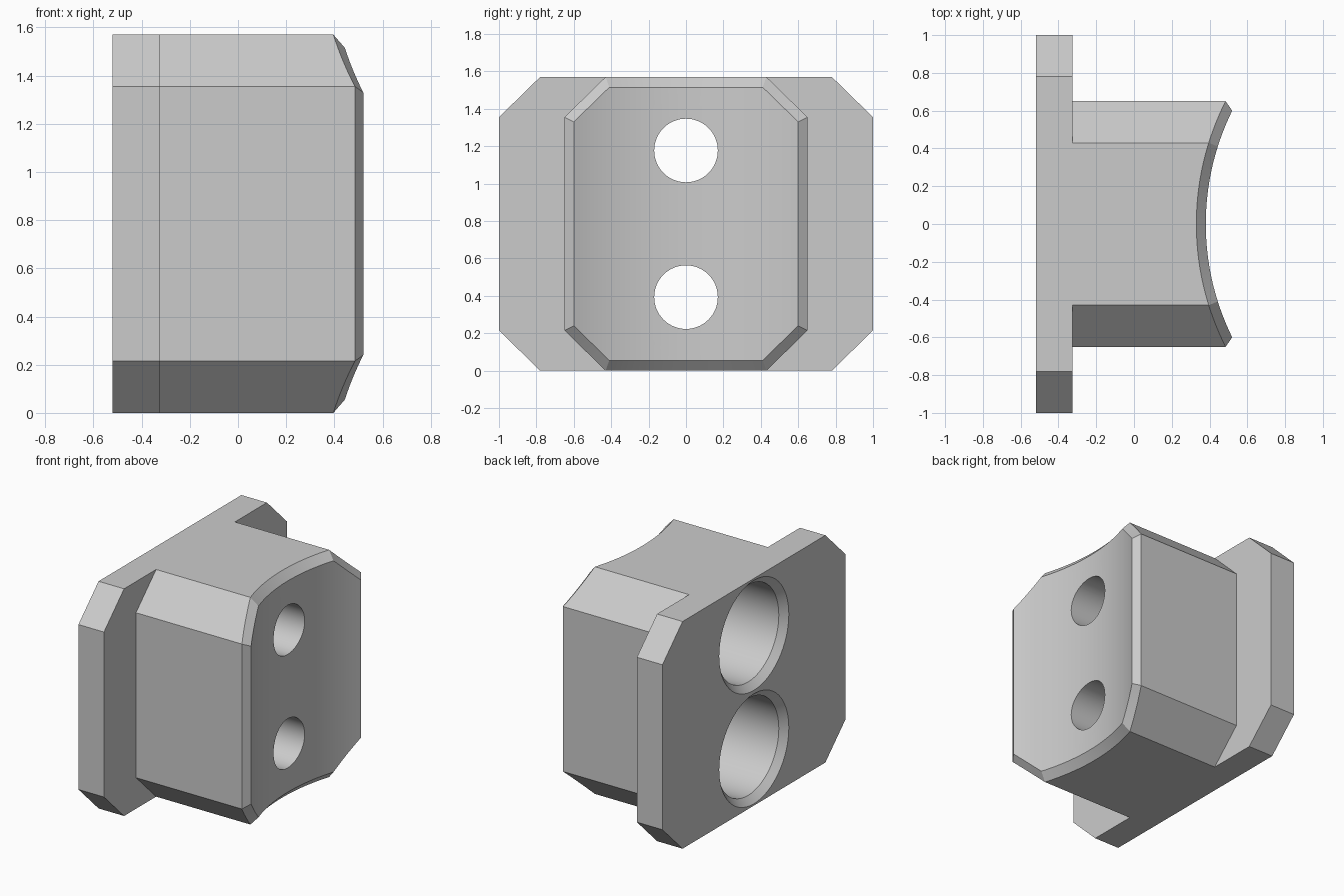
import bpy, bmesh, math

if "Cube" in bpy.data.objects:
    bpy.data.objects.remove(bpy.data.objects["Cube"])

MID = 0.785                       # half the height
BACK, STEP = -0.52, -0.325        # flange back and front planes
SEG = (6, 18, 6)                  # columns per stretch of the block outline


def columns(ys, hs):
    """Points (y, half height) across the chamfered outline, left to right."""
    pts = []
    for i, n in enumerate(SEG):
        for k in range(n):
            t = k / n
            pts.append((ys[i] + (ys[i + 1] - ys[i]) * t,
                        hs[i] + (hs[i + 1] - hs[i]) * t))
    return pts + [(ys[-1], hs[-1])]


def arc(x0, r):
    """Concave arc: x as a function of y."""
    return lambda y: x0 + r - math.sqrt(r * r - y * y)


def ring(bm, cols, fx):
    top = [bm.verts.new((fx(y), y, MID + h)) for y, h in cols]
    bot = [bm.verts.new((fx(y), y, MID - h)) for y, h in cols]
    return top, bot


def finish(bm, name):
    bmesh.ops.recalc_face_normals(bm, faces=bm.faces[:])
    me = bpy.data.meshes.new(name)
    bm.to_mesh(me)
    bm.free()
    ob = bpy.data.objects.new(name, me)
    bpy.context.collection.objects.link(ob)
    return ob


# Block: outline at the flange, outer rim, inner rim of the concave face
bm = bmesh.new()
outer = columns((-0.65, -0.43, 0.43, 0.65), (0.57, MID, MID, 0.57))
inner = columns((-0.60, -0.41, 0.41, 0.60), (0.545, 0.73, 0.73, 0.545))
base = ring(bm, outer, lambda y: STEP)
rim = ring(bm, outer, arc(0.33, 1.44))
face = ring(bm, inner, arc(0.38, 1.356))
n = len(outer)
for a, b in ((base, rim), (rim, face)):
    la, lb = a[0] + a[1][::-1], b[0] + b[1][::-1]
    for i in range(2 * n):
        j = (i + 1) % (2 * n)
        bm.faces.new((la[i], la[j], lb[j], lb[i]))
for i in range(n - 1):            # concave front
    bm.faces.new((face[0][i], face[0][i + 1], face[1][i + 1], face[1][i]))

# Flange: chamfered plate joined to the block outline
octagon = [(-0.78, MID), (0.78, MID), (1, 0.57), (1, -0.57),
           (0.78, -MID), (-0.78, -MID), (-1, -0.57), (-1, 0.57)]
rear = [bm.verts.new((BACK, y, MID + z)) for y, z in octagon]
front = [bm.verts.new((STEP, y, MID + z)) for y, z in octagon]
bm.faces.new(rear)
for i in (1, 2, 3, 5, 6, 7):
    j = (i + 1) % 8
    bm.faces.new((rear[i], rear[j], front[j], front[i]))
i0, i1 = SEG[0], SEG[0] + SEG[1]
bm.faces.new([rear[0], front[0]] + base[0][i0:i1 + 1] + [front[1], rear[1]])
bm.faces.new([rear[5], front[5]] + base[1][i0:i1 + 1] + [front[4], rear[4]])
bm.faces.new(front[1:5] + base[1][i1:] + base[0][i1:][::-1])
bm.faces.new([front[5], front[6], front[7], front[0]]
             + base[0][:i0 + 1][::-1] + base[1][:i0 + 1])
body = finish(bm, "mounting_block")

# Stepped bores: chamfered wide pocket from the back, narrow hole to the front
bm = bmesh.new()
profile = [(-0.53, 0.39), (-0.475, 0.335), (0.03, 0.335), (0.03, 0.17), (0.7, 0.17)]
SIDES = 64
for zc in (0.393, 1.177):
    loops = [[bm.verts.new((x, r * math.cos(2 * math.pi * k / SIDES),
                            zc + r * math.sin(2 * math.pi * k / SIDES)))
              for k in range(SIDES)] for x, r in profile]
    for a, b in zip(loops, loops[1:]):
        for k in range(SIDES):
            m = (k + 1) % SIDES
            bm.faces.new((a[k], a[m], b[m], b[k]))
    bm.faces.new(loops[0])
    bm.faces.new(loops[-1])
cutter = finish(bm, "bore_cutter")
cutter.hide_render = True

mat = bpy.data.materials.new("plain grey")
mat.diffuse_color = (0.6, 0.6, 0.6, 1)
mat.use_nodes = True
mat.node_tree.nodes["Principled BSDF"].inputs["Base Color"].default_value = mat.diffuse_color
body.data.materials.append(mat)
cutter.data.materials.append(mat)

cut = body.modifiers.new("bores", 'BOOLEAN')
cut.operation = 'DIFFERENCE'
cut.solver = 'EXACT'
cut.object = cutter
bpy.context.view_layer.objects.active = body
body.select_set(True)
bpy.ops.object.modifier_apply(modifier=cut.name)
bpy.data.objects.remove(cutter)
bpy.ops.object.shade_smooth_by_angle(angle=math.radians(20))
